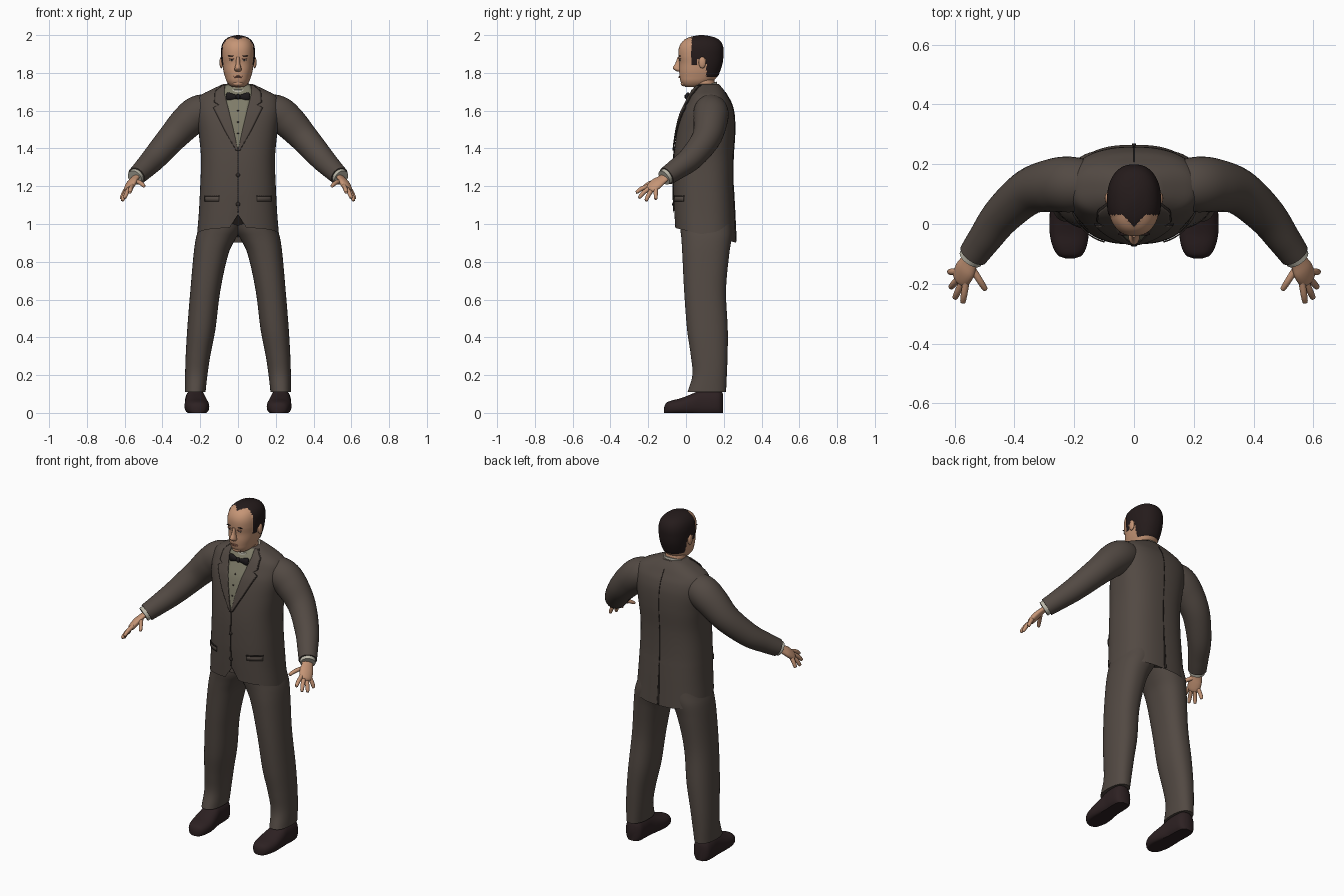
import bpy, bmesh, math
from mathutils import Vector, Matrix

if "Cube" in bpy.data.objects:
    bpy.data.objects.remove(bpy.data.objects["Cube"], do_unlink=True)


def material(name, *rgb):
    m = bpy.data.materials.new(name)
    m.use_nodes = True
    m.diffuse_color = (*rgb, 1)
    m.node_tree.nodes["Principled BSDF"].inputs["Base Color"].default_value = (*rgb, 1)
    return m


SUIT = material("suit_brown", .085, .067, .056)
SEAM = material("seam_dark", .03, .023, .02)
SHIRT = material("shirt_grey", .21, .2, .14)
WHITE = material("collar_white", .5, .48, .4)
SKIN = material("skin", .56, .3, .18)
HAIR = material("hair_dark", .018, .011, .011)
SHOE = material("shoe_leather", .026, .015, .016)
TIE = material("tie_black", .012, .01, .011)
LIPS = material("lips", .36, .15, .1)
EYE = material("eye_white", .45, .4, .35)
parts = []


def finish(name, bm, mats, mirror=False, thick=0):
    bmesh.ops.recalc_face_normals(bm, faces=bm.faces)
    me = bpy.data.meshes.new(name)
    bm.to_mesh(me)
    bm.free()
    for m in mats:
        me.materials.append(m)
    ob = bpy.data.objects.new(name, me)
    bpy.context.collection.objects.link(ob)
    if thick:
        s = ob.modifiers.new("thickness", 'SOLIDIFY')
        s.thickness, s.offset = thick, 0
    if mirror:
        ob.modifiers.new("other_side", 'MIRROR')
    parts.append(ob)
    return ob


def sample(rows, t, smooth=True):
    """Interpolate rows keyed by their first column."""
    i = 0
    while i < len(rows) - 2 and t > rows[i + 1][0]:
        i += 1
    a, b = rows[i], rows[i + 1]
    h = b[0] - a[0]
    u = min(max((t - a[0]) / h, 0), 1)
    if not smooth:
        return [p + (q - p) * u for p, q in zip(a[1:], b[1:])]
    pa, nb = rows[max(i - 1, 0)], rows[min(i + 2, len(rows) - 1)]
    out = []
    for k in range(1, len(a)):
        ma = (b[k] - pa[k]) / (b[0] - pa[0]) * h
        mb = (nb[k] - a[k]) / (nb[0] - a[0]) * h
        out.append((2*u**3 - 3*u*u + 1) * a[k] + (u**3 - 2*u*u + u) * ma
                   + (3*u*u - 2*u**3) * b[k] + (u**3 - u*u) * mb)
    return out


def loft(rings, caps=True):
    bm = bmesh.new()
    vs = [[bm.verts.new(p) for p in r] for r in rings]
    n = len(vs[0])
    for a, b in zip(vs, vs[1:]):
        for i in range(n):
            bm.faces.new((a[i], a[(i + 1) % n], b[(i + 1) % n], b[i]))
    if caps:
        bm.faces.new(vs[0][::-1])
        bm.faces.new(vs[-1])
    return bm


def power(v, n):
    return math.copysign(abs(v) ** (2 / n), v)


def sym(rows):
    return [(z, -w, w, f, b) for z, w, f, b in rows]


def stack(table, n=2.3, steps=40, segs=48, shape=None):
    """Horizontal rounded sections: z, x min, x max, y min, y max."""
    rings = []
    for s in range(steps + 1):
        z = table[0][0] + (table[-1][0] - table[0][0]) * s / steps
        x0, x1, y0, y1 = sample(table, z)
        ring = []
        for i in range(segs):
            a = math.tau * i / segs
            p = Vector(((x0 + x1) / 2 + (x1 - x0) / 2 * power(math.cos(a), n),
                        (y0 + y1) / 2 + (y1 - y0) / 2 * power(math.sin(a), n), z))
            ring.append(shape(p) if shape else p)
        rings.append(ring)
    return rings


def tube(name, rows, mat, ref=(0, 0, 1), flat=1, steps=16, segs=20, mirror=True):
    """Round section swept through x, y, z, radius."""
    keyed = [(i, *r) for i, r in enumerate(rows)]
    pts = [sample(keyed, (len(rows) - 1) * s / steps) for s in range(steps + 1)]
    rings = []
    for i, p in enumerate(pts):
        d = (Vector(pts[min(i + 1, steps)][:3]) - Vector(pts[max(i - 1, 0)][:3])).normalized()
        u = Vector(ref)
        u = (u - d * u.dot(d)).normalized()
        v = d.cross(u)
        rings.append([Vector(p[:3]) + p[3] * (u * math.cos(math.tau * k / segs)
                      + v * flat * math.sin(math.tau * k / segs)) for k in range(segs)])
    finish(name, loft(rings), [mat], mirror)


def blob(name, loc, size, mat, mirror=False):
    bm = bmesh.new()
    bmesh.ops.create_uvsphere(bm, u_segments=20, v_segments=12, radius=1,
                              matrix=Matrix.Translation(loc) @ Matrix.Diagonal((*size, 1)))
    finish(name, bm, [mat], mirror)


def surface(table, x, z, n, back=False):
    x0, x1, y0, y1 = sample(table, z)
    d = (y1 - y0) / 2 * max(0, 1 - abs(x / x1) ** n) ** (1 / n)
    return (y0 + y1) / 2 + (d if back else -d)


# Jacket body with a sloping hem and a cutaway front
TORSO = sym([(.98, .217, -.058, .265), (1.08, .207, -.064, .258), (1.2, .2, -.068, .25),
             (1.35, .196, -.065, .25), (1.48, .208, -.05, .258), (1.58, .222, -.027, .255),
             (1.64, .22, 0, .24), (1.68, .2, .02, .218), (1.71, .145, .038, .2),
             (1.74, .08, .06, .175)])
TN = 2.5


def hem(p):
    k = min(max((1.15 - p.z) / .17, 0), 1)
    lift = .07 * max(0, 1 - abs(p.x) / .045) if p.y < 0 else 0
    return Vector((p.x, p.y, p.z + k * (lift - .08 * (p.y + .06) / .33)))


rings = stack(TORSO, TN, 90, 96, hem)
lining = [Vector((p.x * .95, .1 + (p.y - .1) * .95, p.z + .03)) for p in rings[0]]
finish("jacket_body", loft([lining] + rings), [SUIT])


def patch(name, rows, mat, off, mirror=False, back=False, nx=8, nz=30):
    """Thin sheet following the jacket: z, x min, x max."""
    bm = bmesh.new()
    grid = []
    for s in range(nz + 1):
        z = rows[0][0] + (rows[-1][0] - rows[0][0]) * s / nz
        a, b = sample(rows, z, False)
        line = []
        for i in range(nx + 1):
            x = a + (b - a) * i / nx
            y = surface(TORSO, x, z, TN, back) + (off if back else -off)
            p = Vector((x, y, z))
            line.append(bm.verts.new(hem(p) if back else p))
        grid.append(line)
    for a, b in zip(grid, grid[1:]):
        for i in range(nx):
            bm.faces.new((a[i], a[i + 1], b[i + 1], b[i]))
    finish(name, bm, [mat], mirror, .004)


# Shirt front, lapels, seams and pockets
patch("shirt_front", [(1.4, -.002, .002), (1.7, -.075, .075), (1.735, -.07, .07)], SHIRT, .003)
lapel = [(1.39, 0, .008), (1.5, .024, .07), (1.615, .052, .128), (1.63, .056, .1),
         (1.645, .06, .122), (1.7, .073, .118), (1.735, .068, .08)]
patch("lapel_edges", [(z, a, b + .004) for z, a, b in lapel], SEAM, .004, True, nz=46)
patch("lapels", lapel, SUIT, .008, True, nz=46)
patch("front_seam", [(1.06, -.002, .002), (1.4, -.002, .002)], SEAM, .002, nx=1)
patch("back_vent", [(.985, -.006, .006), (1.17, -.001, .001)], SEAM, .002, back=True, nx=2)
patch("back_seam", [(1.17, -.001, .001), (1.7, -.001, .001)], SEAM, .001, back=True, nx=1)
patch("pocket_flaps", [(1.12, .1, .175), (1.145, .1, .175)], SUIT, .005, True, nz=2)
patch("pocket_slits", [(1.145, .098, .177), (1.151, .098, .177)], SEAM, .005, True, nz=1)
for z in (1.26, 1.105):
    blob("jacket_button", (0, surface(TORSO, 0, z, TN) - .003, z), (.011, .005, .011), SEAM)
for z in (1.48, 1.54, 1.6):
    blob("shirt_button", (0, surface(TORSO, 0, z, TN) - .005, z), (.005, .003, .005), SEAM)

# Sleeves, cuffs and hands
tube("sleeves", [(.12, .13, 1.605, .075), (.2, .132, 1.592, .092), (.265, .13, 1.545, .09),
                 (.35, .108, 1.455, .077), (.44, .03, 1.352, .066), (.5, -.05, 1.29, .056),
                 (.537, -.102, 1.254, .05)], SUIT, steps=40, segs=32)
tube("shirt_cuffs", [(.525, -.085, 1.266, .043), (.547, -.116, 1.245, .042)], WHITE, steps=2)
tube("palms", [(.525, -.085, 1.266, .03), (.55, -.125, 1.237, .032), (.565, -.155, 1.215, .039),
               (.58, -.185, 1.187, .034), (.585, -.195, 1.178, .018)],
     SKIN, ref=(.03, .045, -.01), flat=.5)
fingers = {"index": ((.562, -.197, 1.2), (.573, -.265, 1.166)),
           "middle": ((.573, -.19, 1.19), (.6, -.25, 1.138)),
           "ring": ((.583, -.178, 1.183), (.614, -.213, 1.122)),
           "little": ((.59, -.16, 1.185), (.619, -.16, 1.13)),
           "thumb": ((.547, -.14, 1.228), (.495, -.222, 1.2))}
for name, (a, b) in fingers.items():
    a, b = Vector(a), Vector(b)
    start, mid = a - (b - a) * .2, a.lerp(b, .55) + Vector((0, 0, .006))
    tube(name + "_fingers", [(*start, .012), (*mid, .0115), (*a.lerp(b, .93), .009), (*b, .003)],
         SKIN, steps=10, segs=10)

# Trousers
LEG = [(.11, .172, .281, .008, .212), (.2, .162, .28, .034, .216), (.3, .147, .277, .026, .22),
       (.44, .12, .269, .006, .221), (.65, .093, .252, -.01, .212), (.85, .048, .234, -.02, .23),
       (.93, .008, .222, -.025, .243), (.97, -.015, .21, -.03, .245), (1.06, -.02, .19, -.035, .235)]
finish("trouser_legs", loft(stack(LEG, 2.3, 50)), [SUIT], True)

# Shoes: y, centre x, half width, height
SHOES = [(-.116, .214, .012, .03), (-.108, .214, .036, .05), (-.08, .215, .055, .064),
         (-.03, .217, .065, .077), (.03, .221, .061, .1), (.08, .224, .055, .122),
         (.14, .226, .055, .125), (.18, .226, .048, .12), (.197, .226, .026, .1)]
rings = []
for s in range(41):
    y = SHOES[0][0] + (SHOES[-1][0] - SHOES[0][0]) * s / 40
    cx, w, h = sample(SHOES, y)
    rings.append([(cx + w * power(math.cos(math.tau * k / 32), 2.4), y,
                   max(0, h * (.42 + .58 * power(math.sin(math.tau * k / 32), 2.4))))
                  for k in range(32)])
finish("shoes", loft(rings), [SHOE], True)

# Neck, collar and bow tie
tube("neck", [(0, .105, 1.64, .058), (0, .098, 1.73, .057), (0, .085, 1.8, .055)],
     SKIN, ref=(1, 0, 0), mirror=False, segs=32)
COLLAR = sym([(1.665, .076, .018, .17), (1.73, .065, .026, .164)])
finish("shirt_collar", loft(stack(COLLAR, 2.1, 4, 48,
       lambda p: p + Vector((0, 0, .32 * (p.y - .09))))), [WHITE])
tube("bow_wings", [(0, .008, 1.674, .01), (.02, .006, 1.674, .013), (.045, .01, 1.674, .022),
                   (.058, .013, 1.674, .021), (.062, .014, 1.674, .012)], TIE, flat=.6)
blob("bow_knot", (0, .004, 1.674), (.013, .013, .014), TIE)

# Head with receding hair
HEAD = sym([(1.724, .028, .0, .08), (1.735, .045, -.017, .11), (1.755, .06, -.029, .14),
            (1.78, .069, -.034, .165), (1.81, .077, -.036, .178), (1.85, .083, -.035, .19),
            (1.89, .087, -.04, .195), (1.93, .086, -.038, .195), (1.96, .077, -.024, .185),
            (1.98, .061, .0, .166), (1.993, .038, .034, .134), (2, .008, .072, .092)])


def is_hair(p):
    return ((p.z > 1.952 and p.y > .045 - 1.1 * max(0, .05 - abs(p.x)))
            or (p.z > 1.872 and p.y > .03) or (p.z > 1.842 and .03 < p.y < .062)
            or (p.z > 1.78 and p.y > .108))


def hair_volume(p):
    return Vector((p.x * 1.035, .08 + (p.y - .08) * 1.03, p.z)) if is_hair(p) else p


bm = loft(stack(HEAD, 2.25, 80, 96, hair_volume))
for f in bm.faces:
    f.material_index = int(is_hair(f.calc_center_median()))
finish("head", bm, [SKIN, HAIR])

# Facial features
NOSE = sym([(1.808, .012, -.05, -.02), (1.816, .019, -.062, -.02), (1.827, .017, -.07, -.02),
            (1.85, .011, -.057, -.02), (1.885, .009, -.044, -.02)])
finish("nose", loft(stack(NOSE, 2, 16, 20)), [SKIN])


def on_face(x, z):
    return (x, surface(HEAD, x, z, 2.25), z)


blob("eyes", on_face(.032, 1.869), (.013, .004, .005), EYE, True)
blob("irises", on_face(.032, 1.869), (.005, .006, .0048), HAIR, True)
blob("upper_lids", on_face(.032, 1.8745), (.016, .006, .0028), LIPS, True)
blob("eyebrows", on_face(.034, 1.89), (.02, .005, .003), HAIR, True)
blob("upper_lip", on_face(0, 1.782), (.024, .005, .003), LIPS)
blob("lower_lip", on_face(0, 1.776), (.02, .006, .004), LIPS)
blob("chin", (0, -.012, 1.745), (.028, .016, .016), SKIN)
blob("ears", (.088, .086, 1.855), (.01, .019, .031), SKIN, True)

# Smooth shading with crisp edges
bpy.ops.object.select_all(action='DESELECT')
for ob in parts:
    ob.select_set(True)
bpy.context.view_layer.objects.active = parts[0]
bpy.ops.object.shade_smooth_by_angle(angle=math.radians(45))
